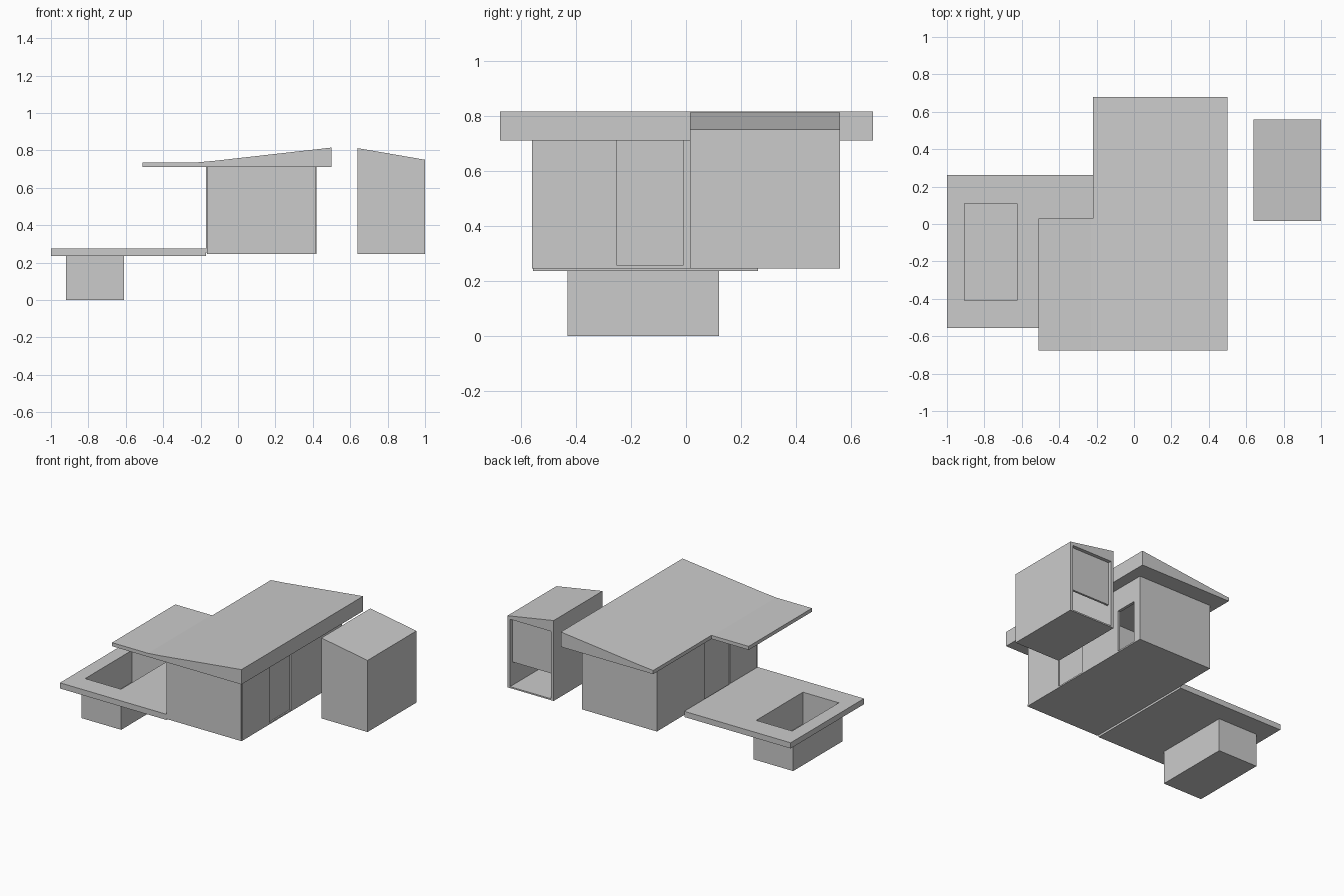
import bpy
import bmesh

if "Cube" in bpy.data.objects:
    bpy.data.objects.remove(bpy.data.objects["Cube"], do_unlink=True)

grey = bpy.data.materials.new("plain_grey")
grey.use_nodes = True
grey.diffuse_color = (0.6, 0.6, 0.6, 1)
grey.node_tree.nodes["Principled BSDF"].inputs["Base Color"].default_value = (0.6, 0.6, 0.6, 1)


def prism(name, profile, y0, y1):
    """Extrude an x-z profile along y."""
    bm = bmesh.new()
    face = bm.faces.new([bm.verts.new((x, y0, z)) for x, z in profile])
    out = bmesh.ops.extrude_face_region(bm, geom=[face])
    moved = [v for v in out["geom"] if isinstance(v, bmesh.types.BMVert)]
    bmesh.ops.translate(bm, verts=moved, vec=(0, y1 - y0, 0))
    bmesh.ops.recalc_face_normals(bm, faces=bm.faces)
    mesh = bpy.data.meshes.new(name)
    bm.to_mesh(mesh)
    bm.free()
    mesh.materials.append(grey)
    obj = bpy.data.objects.new(name, mesh)
    bpy.context.collection.objects.link(obj)
    return obj


def box(name, x0, x1, y0, y1, z0, z1):
    return prism(name, [(x0, z0), (x1, z0), (x1, z1), (x0, z1)], y0, y1)


def cut(obj, *bounds):
    """Remove a box-shaped volume from an object."""
    cutter = box("cutter", *bounds)
    cutter.hide_render = True
    mod = obj.modifiers.new("cut", 'BOOLEAN')
    mod.operation = 'DIFFERENCE'
    mod.solver = 'EXACT'
    mod.object = cutter
    bpy.context.view_layer.objects.active = obj
    bpy.ops.object.modifier_apply(modifier=mod.name)
    bpy.data.objects.remove(cutter, do_unlink=True)


# House shell: outer bounds, floor level and wall thickness
L, R, F, B = -0.165, 0.42, -0.56, 0.56
BASE, FLOOR, TOP, T = 0.245, 0.255, 0.71, 0.02
box("floor_slab", L, R, F, B, BASE, FLOOR)
box("front_wall", L, R - 0.005, F, F + T, FLOOR, TOP)
box("back_wall", L, R, B - T, B, FLOOR, TOP)
box("partition_wall", L + T, R - T, -0.03, -0.01, FLOOR, TOP)
box("back_left_wall", R - T, R, -0.01, B - T, FLOOR, TOP)
cut(bpy.data.objects["back_left_wall"], R - 0.1, R + 0.1, 0.34, 0.50, FLOOR - 0.01, 0.55)
box("back_right_wall", L, L + T, 0.03, B - T, FLOOR, TOP)

# Sliding panels, stepped in pairs on both sides of the front room
for side, x_out, x_in, y_end in (("left", R - 0.01, R - 0.02, -0.01),
                                 ("right", L - 0.005, L + 0.005, 0.03)):
    for part, x, y0, y1 in (("front", x_out, F + 0.01, -0.25),
                            ("rear", x_in, -0.26, y_end)):
        box(f"{side}_{part}_sliding_panel", x, x + 0.01, y0, y1, FLOOR, TOP)

# Roof with a rising slope and a canopy over the terrace
roof = prism("roof", [(-0.51, TOP), (0.50, TOP), (0.50, 0.815),
                      (-0.12, 0.745), (-0.23, 0.735), (-0.51, 0.735)], -0.675, 0.68)
cut(roof, -0.6, -0.22, 0.03, 0.8, 0.6, 0.9)

# Terrace deck and sunken pool
deck = box("deck", -1, -0.17, -0.555, 0.262, 0.235, 0.275)
cut(deck, -0.905, -0.625, -0.41, 0.11, 0.2, 0.3)
pool = box("pool_basin", -0.92, -0.61, -0.43, 0.12, 0, 0.235)
cut(pool, -0.905, -0.625, -0.41, 0.11, 0.05, 0.3)

# Detached shed, open at the back behind a half-height panel
shed = prism("shed", [(0.64, BASE), (1, BASE), (1, 0.75), (0.64, 0.812)], 0.015, B)
cut(shed, 0.66, 0.98, 0.035, B + 0.1, FLOOR, 0.73)
box("shed_hanging_panel", 0.66, 0.98, 0.52, 0.535, 0.42, 0.73)
